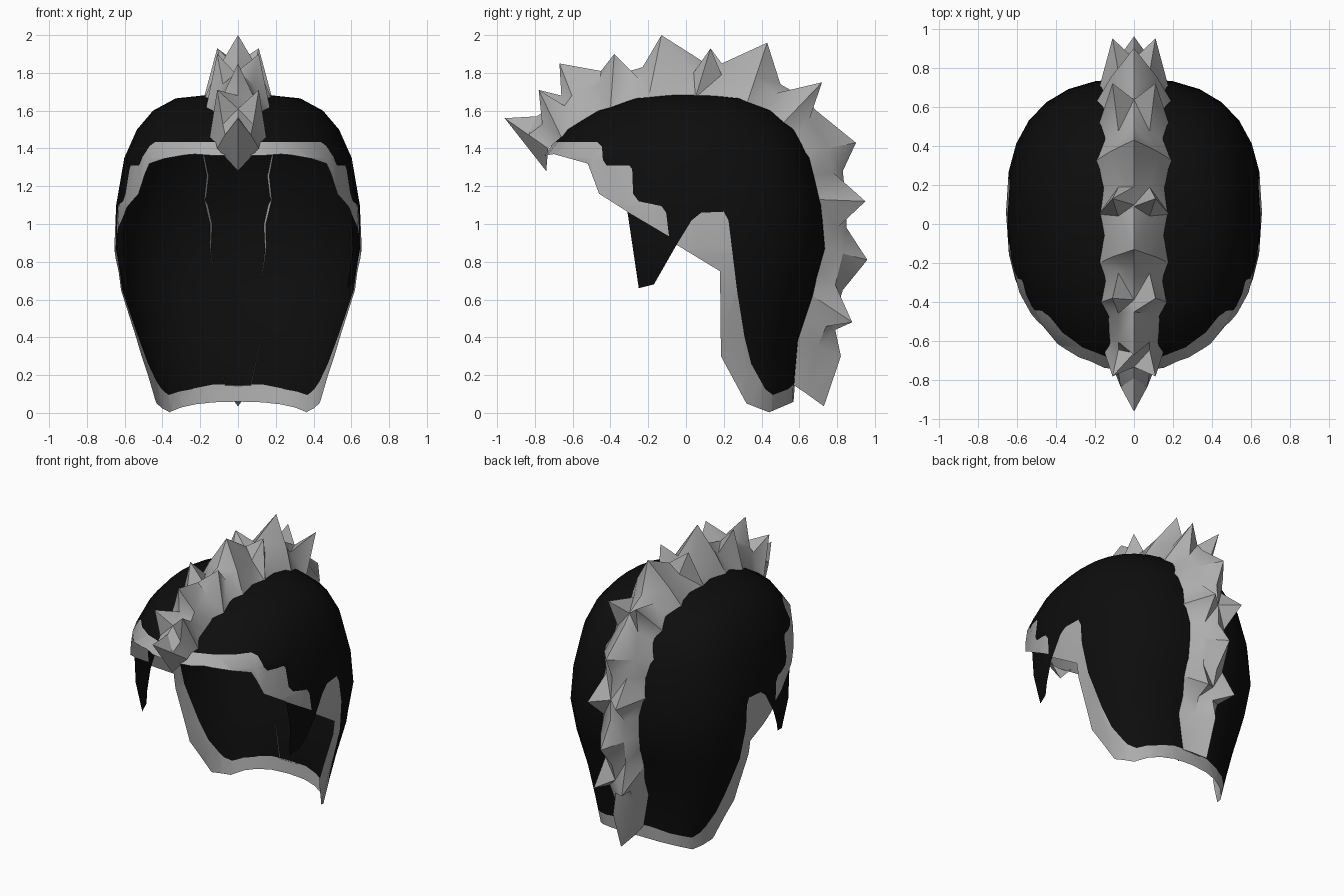
import bpy, bmesh, math
from mathutils import Vector

if "Cube" in bpy.data.objects:
    bpy.data.objects.remove(bpy.data.objects["Cube"])


def material(name, rgb):
    m = bpy.data.materials.new(name)
    m.diffuse_color = (*rgb, 1)
    m.use_nodes = True
    m.node_tree.nodes["Principled BSDF"].inputs["Base Color"].default_value = m.diffuse_color
    return m


BLACK = material("black", (0.004, 0.004, 0.004))
GREY = material("grey", (0.42, 0.42, 0.42))


def make(name, bm, mats):
    bmesh.ops.recalc_face_normals(bm, faces=bm.faces)
    me = bpy.data.meshes.new(name)
    bm.to_mesh(me)
    bm.free()
    ob = bpy.data.objects.new(name, me)
    bpy.context.collection.objects.link(ob)
    for m in mats:
        me.materials.append(m)
    return ob


def smooth(ob, deg):
    bpy.ops.object.select_all(action='DESELECT')
    ob.select_set(True)
    bpy.context.view_layer.objects.active = ob
    bpy.ops.object.shade_smooth_by_angle(angle=math.radians(deg))


# Head-shaped solid: z, half width, centre y, front y, back y
RINGS = [(-.1, .39, .2, -.3, .56), (.0, .43, .2, -.4, .565), (.2, .48, .2, -.5, .58),
         (.4, .54, .18, -.6, .6), (.65, .625, .1, -.72, .68), (.87, .655, .06, -.78, .745),
         (1.1, .645, .04, -.79, .725), (1.35, .602, .0, -.765, .665),
         (1.5, .535, .0, -.64, .58), (1.6, .45, .0, -.48, .46), (1.665, .33, .0, -.29, .31)]
SIDES = 28


def head(name, mat):
    bm = bmesh.new()
    loops = []
    for z, w, cy, yf, yb in RINGS:
        loop = []
        for i in range(SIDES):
            a = 2 * math.pi * i / SIDES
            c, s = math.cos(a), math.sin(a)
            n = 2 / (2.5 if s > 0 else 2.2)
            x = math.copysign(abs(c) ** n, c) * w
            y = cy + abs(s) ** n * ((yb - cy) if s > 0 else (yf - cy))
            loop.append(bm.verts.new((x, y, z)))
        loops.append(loop)
    for a, b in zip(loops, loops[1:]):
        for i in range(SIDES):
            j = (i + 1) % SIDES
            bm.faces.new((a[i], a[j], b[j], b[i]))
    tip = bm.verts.new((0, 0, 1.70))
    for i in range(SIDES):
        bm.faces.new((loops[-1][i], loops[-1][(i + 1) % SIDES], tip))
    bm.faces.new(loops[0])
    bmesh.ops.triangulate(bm, faces=bm.faces)
    return make(name, bm, (mat, mat))


def shell_part(name, outline, mat):
    """Open piece of the head surface lying inside a side-view outline (y, z)."""
    bm = bmesh.new()
    l = [bm.verts.new((-1, y, z)) for y, z in outline]
    r = [bm.verts.new((1, y, z)) for y, z in outline]
    bm.faces.new(l)
    bm.faces.new(r[::-1])
    for i in range(len(l)):
        j = (i + 1) % len(l)
        bm.faces.new((l[i], l[j], r[j], r[i]))
    for f in bm.faces:
        f.material_index = 1
    cutter = make(name + "_cutter", bm, (mat, mat))
    cutter.hide_render = True
    ob = head(name, mat)
    mod = ob.modifiers.new("cut", 'BOOLEAN')
    mod.operation, mod.solver, mod.object = 'INTERSECT', 'EXACT', cutter
    dg = bpy.context.evaluated_depsgraph_get()
    me = bpy.data.meshes.new_from_object(ob.evaluated_get(dg))
    ob.modifiers.clear()
    ob.data = me
    bpy.data.objects.remove(cutter)
    # drop the flat walls left by the cutter, keeping only the skin
    bm = bmesh.new()
    bm.from_mesh(me)
    bmesh.ops.delete(bm, geom=[f for f in bm.faces if f.material_index == 1], context='FACES')
    bm.to_mesh(me)
    bm.free()
    me.materials.clear()
    me.materials.append(mat)
    smooth(ob, 40)
    return ob


# Border lines between the black skin and the grey trim
brow_in = [(-1, 1.435), (-.47, 1.435), (-.445, 1.41), (-.44, 1.34), (-.42, 1.31), (-.30, 1.31),
           (-.285, 1.29), (-.28, 1.16), (-.25, 1.12), (-.13, 1.095), (-.105, 1.06), (-.09, .935)]
brow_out = [(-1, 1.36), (-.76, 1.36), (-.70, 1.37), (-.52, 1.32), (-.46, 1.16), (-.31, 1.065)]
back_in = [(-.05, .89), (.03, 1.02), (.08, 1.06), (.2, 1.065), (.225, 1.02), (.27, .65),
           (.31, .40), (.345, .26), (.42, .125), (.46, .095), (.54, .125), (.57, .15), (1, .15)]
back_out = [(.18, .75), (.185, .3), (.32, .05), (.44, .003), (.55, .05), (.57, .06), (1, .06)]

shell_part("helmet_shell", brow_in + back_in + [(1, 1.9), (-1, 1.9)], BLACK)
shell_part("brow_trim", brow_in + brow_out[::-1], GREY)
shell_part("neck_trim", back_in + back_out[::-1], GREY)
shell_part("cheek_fang", [(-.31, 1.065), (-.25, .66), (-.17, .68), (-.05, .89), (-.09, .935)], BLACK)

# Crest stations: spike tip y z, base y z, half width; single and twin spikes alternate
SPIKES = [(-.96, 1.56, -.73, 1.40, .11), (-.78, 1.71, -.66, 1.46, .15), (-.67, 1.85, -.55, 1.54, .13),
          (-.38, 1.90, -.40, 1.61, .17), (-.13, 2.0, -.2, 1.66, .18), (.13, 1.93, .05, 1.67, .18),
          (.43, 1.96, .32, 1.63, .20), (.72, 1.75, .51, 1.53, .18), (.90, 1.43, .63, 1.38, .19),
          (.95, 1.12, .69, 1.13, .18), (.96, .81, .725, .87, .15), (.88, .48, .67, .62, .14),
          (.82, .30, .59, .38, .12)]
# Low points of the ridge between neighbouring spikes
DIPS = [(-.79, 1.57), (-.66, 1.68), (-.45, 1.81), (-.23, 1.83), (.09, 1.86), (.19, 1.85),
        (.50, 1.74), (.69, 1.60), (.83, 1.28), (.85, .98), (.83, .65), (.79, .44)]


def section(base, mid, mx, top, w):
    return [(-w, *base), (-mx, *mid), (0, *top), (mx, *mid), (w, *base)]


sections = [[(0, -.74, 1.28)] * 5]
for i, (ty, tz, by, bz, w) in enumerate(SPIKES):
    tip, base = Vector((ty, tz)), Vector((by, bz))
    if i % 2:   # twin spikes with a notch between them
        sections.append(section(base, tip, .11, base.lerp(tip, .6), w))
    else:       # single middle spike
        sections.append(section(base, base.lerp(tip, .45), w * .62, tip, w))
    if i < len(DIPS):
        nxt = SPIKES[i + 1]
        b = base.lerp(Vector(nxt[2:4]), .5)
        d = Vector(DIPS[i])
        sections.append(section(b, b.lerp(d, .7), .08, d, (w + nxt[4]) * .45))
sections.append(section((.565, .15), (.64, .10), .05, (.73, .035), .07))

bm = bmesh.new()
rows = [[bm.verts.new(p) for p in s] for s in sections]
for a, b in zip(rows, rows[1:]):
    for i in range(4):
        bm.faces.new((a[i], a[i + 1], b[i + 1], b[i]))
bm.faces.new(rows[-1])
bmesh.ops.remove_doubles(bm, verts=bm.verts, dist=.0005)
bmesh.ops.triangulate(bm, faces=bm.faces)
crest = make("spiked_crest", bm, (GREY,))
smooth(crest, 35)
